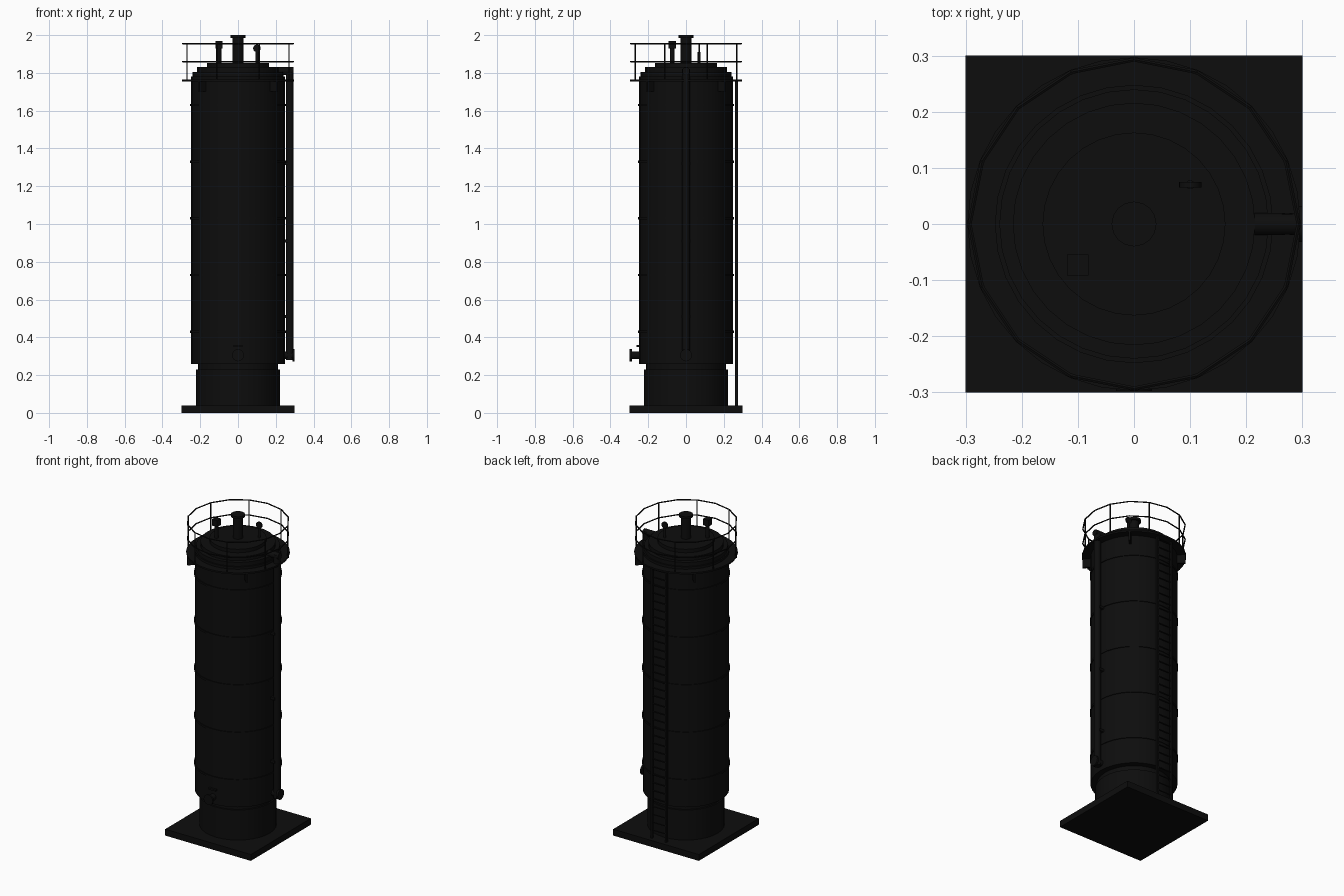
import bpy, math
from mathutils import Vector

cube = bpy.data.objects.get("Cube")
if cube:
    bpy.data.objects.remove(cube, do_unlink=True)

black = bpy.data.materials.new("black_paint")
black.use_nodes = True
colour = (0.004, 0.004, 0.004, 1)
black.diffuse_color = colour
black.node_tree.nodes["Principled BSDF"].inputs["Base Color"].default_value = colour


def finish(name):
    ob = bpy.context.object
    ob.name = name
    ob.data.materials.append(black)
    return ob


def box(name, centre, size, turn=0):
    bpy.ops.mesh.primitive_cube_add(size=1, location=centre, rotation=(0, 0, turn))
    ob = finish(name)
    ob.scale = size
    return ob


def rod(name, start, end, radius, sides=12):
    a, b = Vector(start), Vector(end)
    bpy.ops.mesh.primitive_cylinder_add(vertices=sides, radius=radius,
                                        depth=(b - a).length, location=(a + b) / 2)
    ob = finish(name)
    ob.rotation_euler = (b - a).to_track_quat("Z", "Y").to_euler()
    if sides > 8:
        bpy.ops.object.shade_smooth_by_angle(angle=math.radians(40))
    return ob


def upright(name, radius, low, high, x=0, y=0, sides=32):
    return rod(name, (x, y, low), (x, y, high), radius, sides)


def polar(radius, angle, z):
    return (radius * math.cos(angle), radius * math.sin(angle), z)


# Foundation and vessel
box("base_slab", (0, 0, 0.02), (0.6, 0.6, 0.04))
upright("skirt", 0.222, 0.04, 0.23)
upright("skirt_neck", 0.213, 0.23, 0.26)
upright("vessel_shell", 0.248, 0.26, 1.78)
for i in range(5):
    z = 0.43 + 0.3 * i
    upright("shell_band", 0.253, z - 0.006, z + 0.006)

# Stepped roof and central outlet
upright("roof_lower_step", 0.24, 1.78, 1.805)
upright("roof_middle_step", 0.216, 1.80, 1.83)
upright("roof_upper_step", 0.163, 1.83, 1.852)
upright("outlet_pipe", 0.028, 1.85, 1.99, sides=16)
upright("outlet_flange", 0.04, 1.985, 2.0, sides=16)

# Roof vent and gauge
upright("vent_pipe", 0.012, 1.82, 1.94, -0.1, -0.073)
box("vent_cap", (-0.1, -0.073, 1.95), (0.038, 0.038, 0.04))
upright("gauge_stem", 0.008, 1.82, 1.91, 0.1, 0.07)
rod("gauge_dial", (0.1, 0.065, 1.93), (0.1, 0.075, 1.93), 0.02, 16)

# Walkway ring around the top
bpy.ops.mesh.primitive_cylinder_add(vertices=32, radius=0.297, depth=0.01,
                                    end_fill_type="NOTHING", location=(0, 0, 1.76))
deck = finish("walkway_deck")
bpy.data.objects.remove(deck, do_unlink=True)
upright("walkway_deck", 0.297, 1.755, 1.765)
for i in range(4):
    a = math.pi / 4 + i * math.pi / 2
    box("walkway_bracket", polar(0.27, a, 1.728), (0.05, 0.012, 0.055), a)

# Guard rail
for i in range(8):
    a = math.pi / 8 + i * math.pi / 4
    rod("rail_post", polar(0.292, a, 1.76), polar(0.292, a, 1.955), 0.004, 6)
for z in (1.86, 1.955):
    for i in range(16):
        a = i * math.pi / 8
        rod("guard_rail", polar(0.293, a, z), polar(0.293, a + math.pi / 8, z), 0.004, 6)

# Ladder on the back
for x in (-0.05, 0.05):
    box("ladder_side", (x, 0.267, 0.9), (0.01, 0.014, 1.72))
for i in range(34):
    z = 0.09 + 0.05 * i
    rod("ladder_rung", (-0.05, 0.267, z), (0.05, 0.267, z), 0.004, 6)

# Riser pipe on the left side
upright("riser_pipe", 0.02, 0.28, 1.82, 0.273, 0, 16)
rod("riser_top_elbow", (0.215, 0, 1.81), (0.293, 0, 1.81), 0.02, 16)
rod("riser_inlet", (0.24, 0, 0.305), (0.29, 0, 0.305), 0.02, 16)
rod("riser_flange", (0.288, 0, 0.305), (0.3, 0, 0.305), 0.032, 16)
for z in (0.51, 0.91, 1.32):
    box("riser_bracket", (0.258, 0, z), (0.03, 0.05, 0.015))

# Nozzle on the front
rod("front_nozzle", (0, -0.24, 0.305), (0, -0.29, 0.305), 0.02, 16)
rod("nozzle_flange", (0, -0.287, 0.305), (0, -0.298, 0.305), 0.032, 16)
box("nozzle_hood", (0, -0.253, 0.355), (0.05, 0.016, 0.01))
